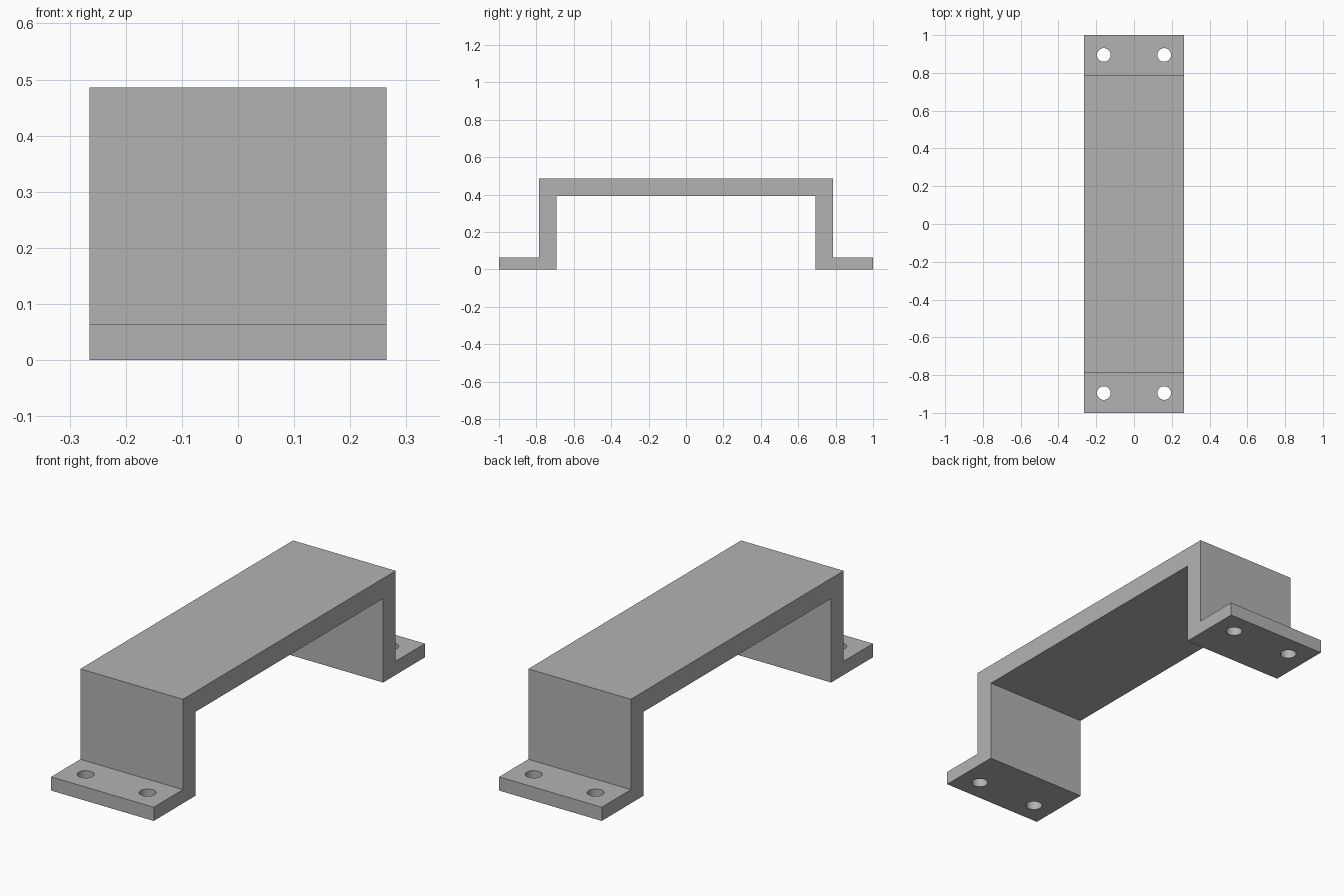
import bpy
import bmesh

cube = bpy.data.objects.get("Cube")
if cube:
    bpy.data.objects.remove(cube, do_unlink=True)

HALF_WIDTH = 0.265
HOLE_X, HOLE_Y, HOLE_RADIUS = 0.16, 0.895, 0.036

grey = bpy.data.materials.new("plain grey")
grey.use_nodes = True
color = (0.45, 0.45, 0.45, 1)
grey.diffuse_color = color
grey.node_tree.nodes["Principled BSDF"].inputs["Base Color"].default_value = color


def add_object(name, bm):
    bmesh.ops.recalc_face_normals(bm, faces=bm.faces)
    mesh = bpy.data.meshes.new(name)
    bm.to_mesh(mesh)
    bm.free()
    obj = bpy.data.objects.new(name, mesh)
    bpy.context.collection.objects.link(obj)
    mesh.materials.append(grey)
    return obj


# Bracket: half of the side outline, mirrored and extruded across the width
half = [(0.692, 0.392), (0.692, 0), (1, 0), (1, 0.064), (0.785, 0.064), (0.785, 0.486)]
outline = half + [(-y, z) for y, z in reversed(half)]
bm = bmesh.new()
face = bm.faces.new([bm.verts.new((-HALF_WIDTH, y, z)) for y, z in outline])
extruded = bmesh.ops.extrude_face_region(bm, geom=[face])["geom"]
moved = [v for v in extruded if isinstance(v, bmesh.types.BMVert)]
bmesh.ops.translate(bm, verts=moved, vec=(2 * HALF_WIDTH, 0, 0))
bracket = add_object("mounting_bracket", bm)

# Screw holes: two through each foot
bm = bmesh.new()
for x in (-HOLE_X, HOLE_X):
    for y in (-HOLE_Y, HOLE_Y):
        drill = bmesh.ops.create_cone(bm, cap_ends=True, segments=48, depth=0.2,
                                      radius1=HOLE_RADIUS, radius2=HOLE_RADIUS)
        bmesh.ops.translate(bm, verts=drill["verts"], vec=(x, y, 0.03))
cutter = add_object("screw_hole_cutter", bm)
cutter.hide_render = True

cut = bracket.modifiers.new("screw_holes", 'BOOLEAN')
cut.operation = 'DIFFERENCE'
cut.solver = 'EXACT'
cut.object = cutter

# Apply the cut and smooth only the hole walls
bpy.context.view_layer.objects.active = bracket
bracket.select_set(True)
bpy.ops.object.modifier_apply(modifier=cut.name)
bpy.data.objects.remove(cutter, do_unlink=True)
bpy.ops.object.shade_smooth_by_angle(angle=0.5)
